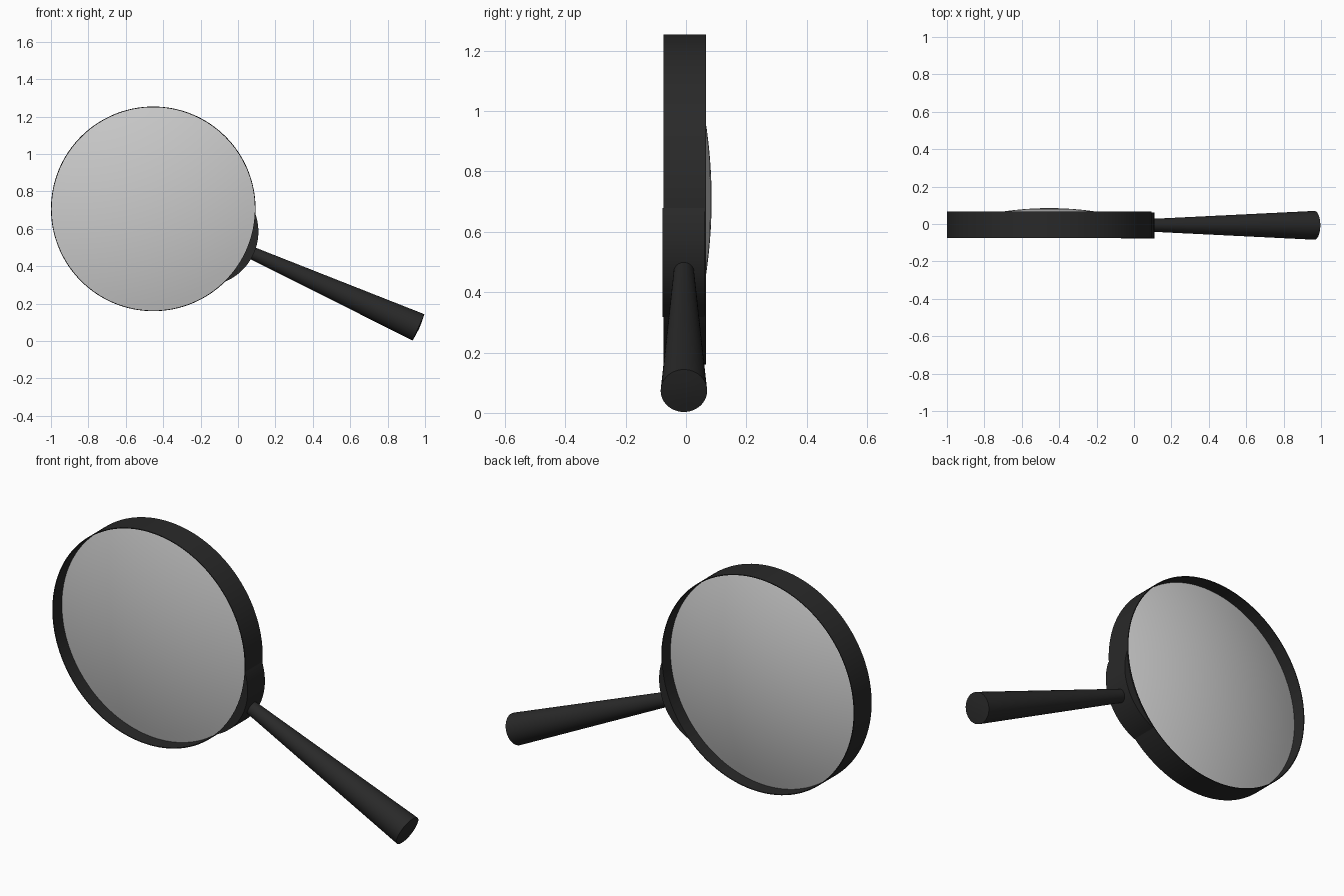
import bpy, bmesh
from math import sin, cos, pi, sqrt, atan2, acos
from mathutils import Vector, Matrix

if "Cube" in bpy.data.objects:
    bpy.data.objects.remove(bpy.data.objects["Cube"])

CENTER = Vector((-0.453, -0.004, 0.707))   # middle of the lens
R = 0.547                                  # rim radius
Y0, Y1 = -0.071, 0.070                     # rim front / back relative to centre
AXIS = Vector((0.913, 0, -0.408)).normalized()   # handle direction
PERP = Vector((0.408, 0, 0.913)).normalized()


def material(name, color):
    m = bpy.data.materials.new(name)
    m.diffuse_color = color
    m.use_nodes = True
    m.node_tree.nodes["Principled BSDF"].inputs["Base Color"].default_value = m.diffuse_color
    return m


black = material("black", (0.022, 0.022, 0.022, 1))
glass = material("glass", (0.6, 0.6, 0.6, 0.8))


def finish(bm, name, mat):
    bmesh.ops.remove_doubles(bm, verts=bm.verts, dist=1e-5)
    bmesh.ops.recalc_face_normals(bm, faces=bm.faces)
    me = bpy.data.meshes.new(name)
    bm.to_mesh(me)
    bm.free()
    ob = bpy.data.objects.new(name, me)
    bpy.context.collection.objects.link(ob)
    me.materials.append(mat)
    bpy.ops.object.select_all(action='DESELECT')
    ob.select_set(True)
    bpy.context.view_layer.objects.active = ob
    bpy.ops.object.shade_smooth_by_angle(angle=pi / 6)
    return ob


def lathe(name, profile, axis, origin, mat, steps, closed=False):
    """Revolve (radius, height) points around an axis through origin."""
    bm = bmesh.new()
    rot = axis.to_track_quat('Z', 'Y').to_matrix()
    vs = [bm.verts.new(origin + rot @ Vector((r, 0, h))) for r, h in profile]
    es = [bm.edges.new(p) for p in zip(vs, vs[1:])]
    if closed:
        es.append(bm.edges.new((vs[-1], vs[0])))
    bmesh.ops.spin(bm, geom=vs + es, cent=origin, axis=axis,
                   angle=2 * pi, steps=steps, use_duplicate=False)
    return finish(bm, name, mat)


Y = Vector((0, 1, 0))

# thin rim band
lathe("rim", [(R, Y0), (R, Y1), (R - 0.004, Y1), (R - 0.004, Y0)],
      Y, CENTER, black, 128, closed=True)

# double-convex lens set inside the rim
N = 12
RL = R - 0.003
back = [(RL * i / N, 0.001 + 0.088 * (1 - (i / N) ** 2)) for i in range(N + 1)]
front = [(RL * i / N, 0.001 - 0.070 * (1 - (i / N) ** 2)) for i in range(N, -1, -1)]
lathe("lens", back + front[1:], Y, CENTER, glass, 96)

# crescent collar between the rim and the handle
rc, d = 0.290, 0.298                       # collar arc radius and offset
a = (R * R + d * d - rc * rc) / (2 * d)    # where the two circles cross
half = sqrt(R * R - a * a)
t_rim, t_col = atan2(half, a), atan2(half, a - d)
M = 32
bm = bmesh.new()
rows = []
for i in range(M + 1):
    s = 2 * i / M - 1
    inner = AXIS * (R - 0.001) * cos(s * t_rim) + PERP * (R - 0.001) * sin(s * t_rim)
    outer = AXIS * (d + rc * cos(s * t_col)) + PERP * rc * sin(s * t_col)
    rows.append([bm.verts.new(CENTER + p + Y * y) for p, y in
                 ((inner, Y0 - 0.003), (outer, Y0 - 0.003),
                  (outer, Y1 - 0.004), (inner, Y1 - 0.004))])
for p, q in zip(rows, rows[1:]):
    for k in range(4):
        bm.faces.new((p[k], p[(k + 1) % 4], q[(k + 1) % 4], q[k]))
bm.faces.new(rows[0])
bm.faces.new(rows[-1])
finish(bm, "collar", black)

# tapered handle with a nearly flat end
L = 1.553
lathe("handle", [(0, 0.570), (0.033, 0.570), (0.077, L), (0.04, L + 0.004), (0, L + 0.006)],
      AXIS, CENTER + Vector((0, -0.003, 0)), black, 48)
